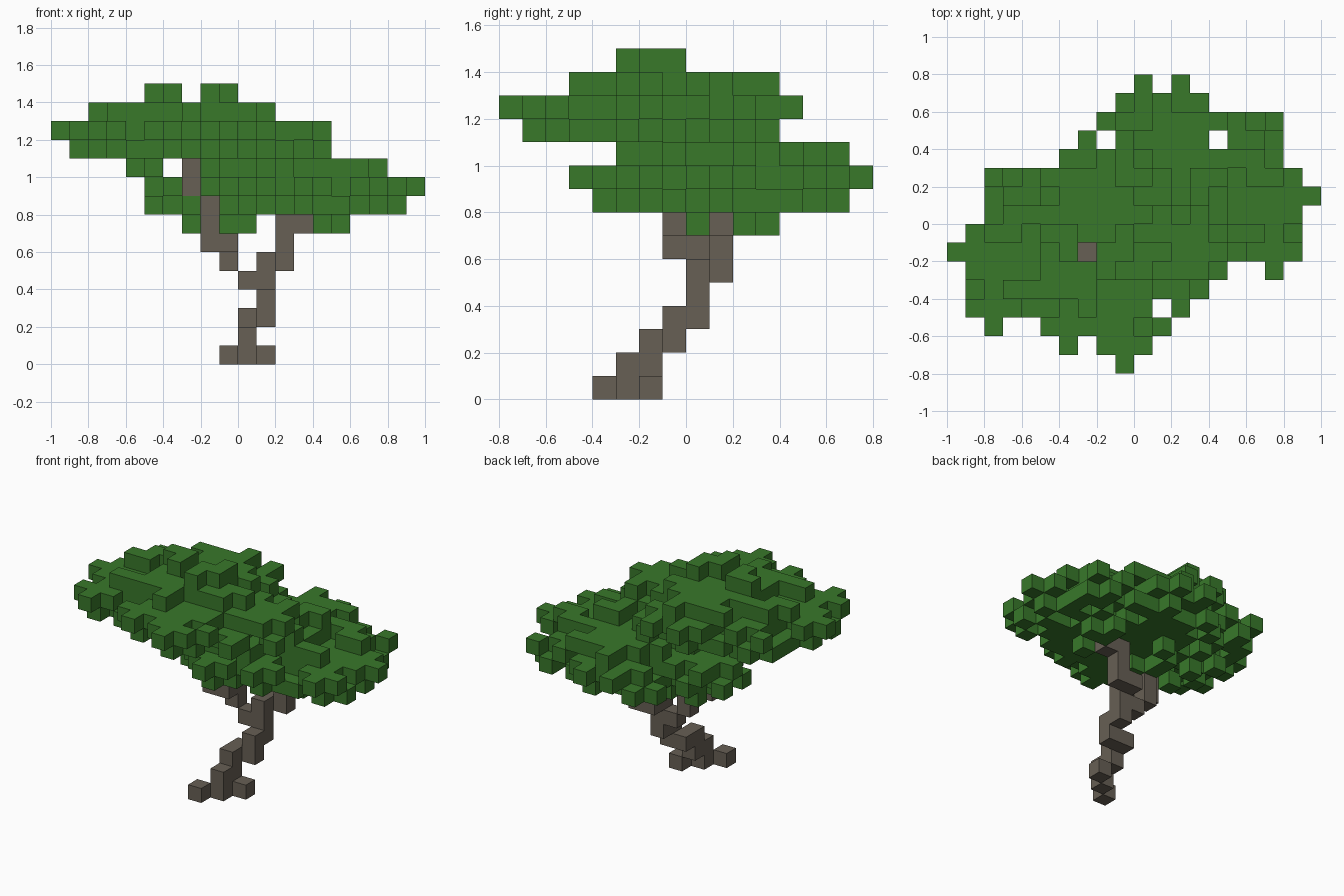
import bpy
import bmesh
import random
from mathutils import Vector

random.seed(11)
UNIT = 0.1

cube = bpy.data.objects.get("Cube")
if cube:
    bpy.data.objects.remove(cube)


def make_material(name, color):
    mat = bpy.data.materials.new(name)
    mat.use_nodes = True
    mat.diffuse_color = color
    mat.node_tree.nodes["Principled BSDF"].inputs["Base Color"].default_value = color
    return mat


leaf_green = make_material("leaf green", (0.040, 0.188, 0.023, 1))
bark_brown = make_material("bark brown", (0.136, 0.115, 0.090, 1))

SIDES = [Vector(d) for d in ((1, 0, 0), (-1, 0, 0), (0, 1, 0), (0, -1, 0), (0, 0, 1), (0, 0, -1))]


def build_blocks(name, cells, solid, mat):
    """Join unit blocks into one mesh, leaving out faces buried in the solid set."""
    bm = bmesh.new()
    for cell in sorted(cells):
        centre = Vector(cell) + Vector((0.5, 0.5, 0.5))
        for n in SIDES:
            if tuple(int(c + d) for c, d in zip(cell, n)) in solid:
                continue
            u = Vector((n.y, n.z, n.x))
            v = n.cross(u)
            corners = [(-1, -1), (1, -1), (1, 1), (-1, 1)]
            bm.faces.new([bm.verts.new((centre + (n + a * u + b * v) / 2) * UNIT)
                          for a, b in corners])
    bmesh.ops.remove_doubles(bm, verts=bm.verts, dist=UNIT / 100)
    mesh = bpy.data.meshes.new(name)
    bm.to_mesh(mesh)
    bm.free()
    mesh.materials.append(mat)
    obj = bpy.data.objects.new(name, mesh)
    bpy.context.collection.objects.link(obj)


# Trunk: roots, leaning stem and two branches
roots = {(-1, -4, 0), (0, -3, 0), (1, -2, 0)}
stem = {(0, -3, 1), (0, -2, 1), (0, -2, 2), (0, -1, 2), (1, -1, 2), (1, -1, 3),
        (1, 0, 3), (1, 0, 4), (0, 0, 4)}
right_branch = {(-1, 0, 5), (-1, 0, 6), (-1, -1, 6), (-2, -1, 6), (-2, -1, 7),
                (-2, -1, 8), (-3, -1, 9)}
right_branch |= {(-3, -2, z) for z in range(9, 13)}
left_branch = {(1, 0, 5), (1, 1, 5), (2, 1, 5), (2, 1, 6), (2, 1, 7), (3, 1, 7)}
trunk = roots | stem | right_branch | left_branch

# Leaf clump: spans of its plan, one row per step in depth
rows = {
    4: [(-3, -2), (-1, 0)],
    3: [(-4, 1)],
    2: [(-8, 2)],
    1: [(-8, -5), (-4, 1)],
    0: [(-8, 4)],
    -1: [(-9, 5)],
    -2: [(-10, 5)],
    -3: [(-9, 5)],
    -4: [(-9, 3)],
    -5: [(-9, 1), (2, 3)],
    -6: [(-8, -7), (-5, 2)],
    -7: [(-4, -3), (-2, 1)],
    -8: [(-1, 0)],
}
outline = {(x, y) for y, spans in rows.items() for a, b in spans for x in range(a, b)}


def is_inner(x, y):
    return all((x + dx, y + dy) in outline for dx, dy in ((1, 0), (-1, 0), (0, 1), (0, -1)))


clump = set()
for x, y in sorted(outline):
    # Two wide middle layers; each rim block sits in only one of them
    radius = ((x + 2.5) / 7.5) ** 2 + ((y + 1.5) / 6.5) ** 2
    fits_below = -9 <= x and -7 <= y <= 3
    pick = random.random()
    if is_inner(x, y):
        in_wide = radius < 0.4 or pick > 0.12 or not fits_below
        in_below = radius < 0.35 or pick < 0.65
    else:
        in_wide = pick < 0.6 or not fits_below
        in_below = not in_wide
    if in_wide:
        clump.add((x, y, 12))
    if in_below and fits_below:
        clump.add((x, y, 11))
    # Smaller ragged layer above
    reach = ((x + 3) / 5.2) ** 2 + ((y + 1) / 4.7) ** 2
    if -8 <= x <= 1 and -5 <= y <= 3 and reach + random.uniform(-0.4, 0.4) < 0.65:
        clump.add((x, y, 13))
# Rim blocks that set the reach of each layer
clump |= {(4, -2, 12), (-9, -2, 11), (4, -1, 11), (-1, -7, 11), (-3, 3, 11)}
clump |= {(-8, -1, 13), (1, -2, 13), (-3, -5, 13), (-2, 3, 13)}
# Loose blocks on top and underneath
clump |= {(x, y, 14) for x, y in ((-5, -1), (-4, -1), (-4, -2), (-1, -1), (-1, -2),
                                  (-2, -2), (-2, -3))}
clump |= {(x, y, 10) for x, y in ((-6, -1), (-5, -1), (-5, 0), (-5, -3), (-1, -3), (0, -3),
                                  (0, -2), (0, -1), (-1, 0), (2, -1), (2, -3))}

# The lower clump is the upper one mirrored, moved back and down
lower = {(-x - 1, y + 3, z - 3) for x, y, z in clump} - trunk
upper = {c for c in clump if c[:2] != (-3, -2)} - trunk
# Keep the view to the right branch open from the front and above
lower = {c for c in lower - upper if not (c[0] == -3 and c[1] < -1 and c[2] > 8)}

solid = trunk | upper | lower
build_blocks("trunk", trunk, solid, bark_brown)
build_blocks("upper_canopy", upper, solid, leaf_green)
build_blocks("lower_canopy", lower, solid, leaf_green)
